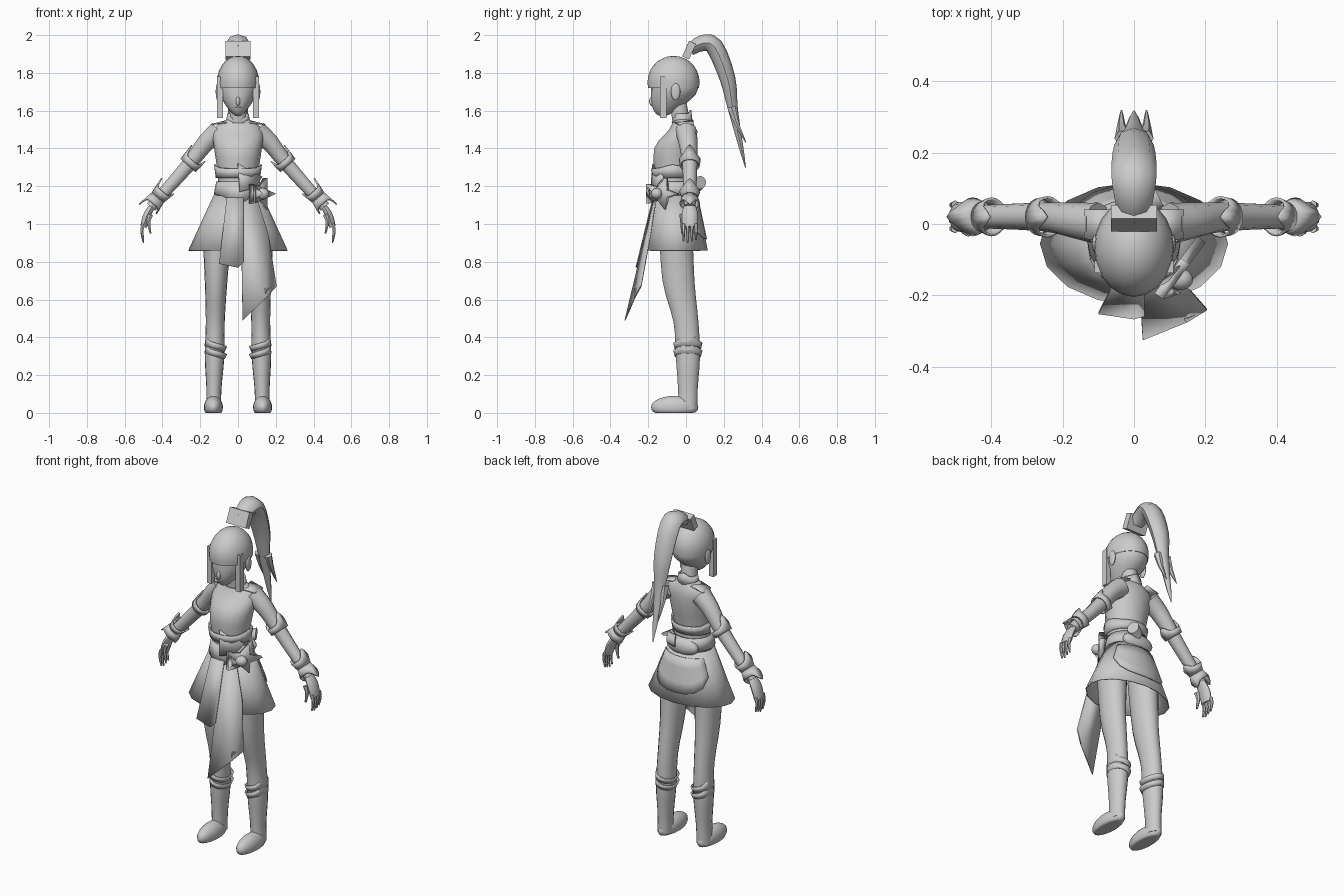
import bpy, bmesh
from math import pi, cos, sin, radians
from mathutils import Vector, Matrix

if "Cube" in bpy.data.objects:
    bpy.data.objects.remove(bpy.data.objects["Cube"], do_unlink=True)

GREY = (.6, .6, .6, 1)
mat = bpy.data.materials.new("plain grey")
mat.use_nodes = True
mat.diffuse_color = GREY
mat.node_tree.nodes["Principled BSDF"].inputs["Base Color"].default_value = GREY
X, Y, Z = Vector((1, 0, 0)), Vector((0, 1, 0)), Vector((0, 0, 1))


def finish(name, bm, mirror=False, thick=0):
    """Turn a mesh into a shaded object, optionally thickened and mirrored."""
    bmesh.ops.recalc_face_normals(bm, faces=bm.faces)
    mesh = bpy.data.meshes.new(name)
    bm.to_mesh(mesh)
    bm.free()
    mesh.materials.append(mat)
    part = bpy.data.objects.new(name, mesh)
    bpy.context.collection.objects.link(part)
    bpy.ops.object.select_all(action='DESELECT')
    part.select_set(True)
    bpy.context.view_layer.objects.active = part
    bpy.ops.object.shade_smooth_by_angle(angle=radians(50))
    if thick:
        part.modifiers.new("thickness", 'SOLIDIFY').thickness = thick
    if mirror:
        part.modifiers.new("mirror", 'MIRROR').use_mirror_merge = False


def skin(name, rings, cap=True, closed=True, **options):
    """Join rows of points into a tube, or into an open sheet."""
    bm = bmesh.new()
    loops = [[bm.verts.new(point) for point in ring] for ring in rings]
    count = len(loops[0])
    for low, high in zip(loops, loops[1:]):
        for i in range(count if closed else count - 1):
            j = (i + 1) % count
            bm.faces.new((low[i], low[j], high[j], high[i]))
    if cap:
        bm.faces.new(loops[0])
        bm.faces.new(loops[-1])
    finish(name, bm, **options)


def oval(centre, u, v, count):
    turns = [2 * pi * i / count for i in range(count)]
    return [Vector(centre) + u * cos(a) + v * sin(a) for a in turns]


def smooth(rows, steps=3):
    """Pass a soft curve through a few rows of values."""
    rows = [Vector(row) for row in rows]
    padded = [rows[0]] + rows + [rows[-1]]
    result = []
    for p, q, r, s in zip(padded, padded[1:], padded[2:], padded[3:]):
        for i in range(steps):
            t = i / steps
            result.append(q + (r - p) * t / 2 + (p * 2 - q * 5 + r * 4 - s) * t ** 2 / 2
                          + (q * 3 - p - r * 3 + s) * t ** 3 / 2)
    return result + [rows[-1]]


def stack(name, rows, x=0, lean=0, **options):
    """Level ovals given as height, depth position, half width, half depth."""
    rings = [oval((x + lean * z, y, z), X * wide, Y * deep, 18) for z, y, wide, deep in smooth(rows)]
    skin(name, rings, **options)


def sweep(name, path, side, start, end, bulge=0, flat=1, count=10, **options):
    """Tapering tube along a path."""
    path = smooth(path)
    last = len(path) - 1
    rings = []
    for i, point in enumerate(path):
        along = (path[min(i + 1, last)] - path[max(i - 1, 0)]).normalized()
        radius = start + (end - start) * i / last + bulge * sin(pi * i / last)
        rings.append(oval(point, side * radius, along.cross(side).normalized() * radius * flat, count))
    skin(name, rings, **options)


def cuff(name, centre, axis, side, radii, height, flare, tip, back_tip, **options):
    """Open band whose far rim rises to a point on the given side and opposite it."""
    other = axis.cross(side)
    low = oval(centre, side * radii[0], other * radii[1], 20)
    high = oval(centre, side * radii[0] * flare, other * radii[1] * flare, 20)
    for i, point in enumerate(high):
        c = cos(2 * pi * i / 20)
        point += axis * (height + (tip if c > 0 else back_tip) * c ** 8)
    skin(name, [low, high], cap=False, thick=.008, **options)


def plate(name, points, thick=.006, **options):
    bm = bmesh.new()
    face = bm.faces.new([bm.verts.new(point) for point in points])
    bmesh.ops.triangulate(bm, faces=[face])
    finish(name, bm, thick=thick, **options)


def ball(name, centre, size, shape=None, **options):
    """Stretched sphere, reshaped by a rule for each point."""
    bm = bmesh.new()
    bmesh.ops.create_uvsphere(bm, u_segments=20, v_segments=14, radius=1,
                              matrix=Matrix.Translation(centre) @ Matrix.Diagonal((*size, 1)))
    if shape:
        for vert in bm.verts:
            shape(vert.co)
    finish(name, bm, **options)


def box(name, centre, size, tilt=0, **options):
    bm = bmesh.new()
    bmesh.ops.create_cube(bm, size=1, matrix=Matrix.Translation(centre)
                          @ Matrix.Rotation(radians(tilt), 4, 'X') @ Matrix.Diagonal((*size, 1)))
    finish(name, bm, **options)


# Head with a narrow jaw, face, and fringe cut level at the brow
def narrow_jaw(co):
    drop = max(0, 1.7 - co.z)
    co.x *= 1 - 3 * drop
    co.y += (co.y + .06) * -2 * drop - drop / 2


def cut_level(co):
    co.z = max(co.z, 1.72)


ball("head", (0, -.06, 1.72), (.105, .125, .15), narrow_jaw)
ball("hair_cap", (0, -.066, 1.75), (.112, .138, .14), cut_level)
ball("nose", (0, -.18, 1.65), (.012, .015, .025))
ball("lips", (0, -.167, 1.617), (.022, .01, .006))
ball("ears", (.108, -.055, 1.7), (.01, .025, .045), mirror=True)
box("side_locks", (.095, -.12, 1.67), (.03, .035, .22), mirror=True)

# Ponytail and its square tie
box("hair_tie", (0, .016, 1.92), (.13, .04, .09), tilt=-24)
sweep("ponytail", [(0, .02, 1.92), (0, .08, 1.955), (0, .15, 1.94), (0, .22, 1.77), (0, .25, 1.6),
                   (0, .315, 1.3)], X, .04, .003, bulge=.04, flat=.75, count=8)
sweep("tail_points", [(.03, .24, 1.62), (.035, .27, 1.53), (.035, .318, 1.43)], X, .025, .002,
      count=6, mirror=True)

# Neck, collar, torso and shoulder flaps
sweep("neck", [(0, -.02, 1.5), (0, -.04, 1.64)], X, .05, .045)
cuff("collar", (0, -.02, 1.535), Z, Y, (.056, .066), .05, .85, .02, -.035)
stack("torso", [(1.1, -.06, .12, .1), (1.24, -.07, .105, .095), (1.4, -.06, .126, .11),
                (1.5, -.02, .13, .07), (1.56, -.02, .05, .045)])
plate("shoulder_flaps", [(.06, -.06, 1.54), (.14, -.04, 1.53), (.14, .04, 1.53), (.06, .04, 1.55)],
      mirror=True)

# Sash, belt and belt fittings
cuff("sash", (0, -.07, 1.245), Z, X, (.11, .1), .05, 1.08, .02, .02)
cuff("belt", (0, -.062, 1.225), -Z, -Y, (.106, .115), .07, 1.12, .05, .01)
ball("back_cushion", (0, .03, 1.17), (.1, .04, .05))
sweep("rolled_pouch", [(.03, .055, 1.2), (.07, .075, 1.22)], Z, .035, .035)
plate("sash_flap", [(0, -.178, 1.32), (.13, -.12, 1.25), (.09, -.168, 1.19), (.01, -.19, 1.17)])
across = Vector((.6, .8, 0))
star = []
for i in range(10):
    reach = .045 if i % 2 else .11
    star.append(Vector((.135, -.14, 1.16)) + (across * cos(pi * i / 5) + Z * sin(pi * i / 5) * .8) * reach)
plate("bow", star, thick=.03)
ball("bow_knot", (.13, -.155, 1.16), (.035, .03, .03))


# Skirt with a rounded apron behind
def skirt_at(angle, drop, lift=0):
    return Vector(((.13 + .46 * drop + lift) * cos(angle),
                   (.11 + .21 * drop + lift) * sin(angle) - .055, 1.15 - drop))


skin("skirt", [[skirt_at(pi * i / 8, drop) for i in range(16)] for drop in (0, .14, .29)],
     cap=False, thick=.006)
apron = []
for t in (0, .3, .7, 1):
    apron.append([skirt_at(pi / 2 + k / 4, .03 + .2 * t * (1 - abs(k / 4) ** 3 / 2), .008)
                  for k in range(-4, 5)])
skin("back_apron", apron, cap=False, closed=False, thick=.006)


# Ragged drapes hanging forward of the skirt
def drape(name, outline, lift):
    plate(name, [(x, x * x - lift - .24 * (1.12 - z) - .175, z) for x, z in outline])


drape("right_drape", [(-.06, 1.14), (-.1, .79), (0, .77), (.03, .8), (.03, 1.14)], .008)
drape("left_drape", [(0, 1.14), (.02, .8), (.025, .49), (.15, .61), (.14, .66), (.205, .67),
                     (.16, .95), (.1, 1.14)], 0)


# Legs, flat-soled feet and boot cuffs
def flat_sole(co):
    co.z = max(co.z, 0)


stack("legs", [(1, -.055, .08, .09), (.7, -.04, .06, .086), (.48, 0, .05, .067), (.3, .01, .052, .065),
               (.13, .01, .04, .053), (.02, .01, .04, .05)], x=.13, lean=-.02, mirror=True)
ball("feet", (.13, -.06, .03), (.05, .125, .06), flat_sole, mirror=True)
tilted = Vector((-.3, 0, 1)).normalized()
for name, z in (("upper", .34), ("lower", .3)):
    cuff(name + "_boot_cuffs", (.125, .01, z), tilted, tilted.cross(Y) * -1, (.056, .07), .03, 1.1,
         .05, 0, mirror=True)

# Arms with pointed elbow cuffs and bracers
down_arm = Vector((.65, 0, -.75)).normalized()
outward = down_arm.cross(Y)
sweep("arms", [(.1, 0, 1.49), (.17, .01, 1.43), (.26, .02, 1.315), (.46, .02, 1.09)], Y, .06, .03,
      mirror=True)
cuff("elbow_cuffs", (.265, .02, 1.31), -down_arm, outward, (.053, .053), .035, 1.1, .06, .04, mirror=True)
for name, axis in (("upper", -down_arm), ("lower", down_arm)):
    cuff(name + "_bracers", (.425, .02, 1.14), axis, outward, (.042, .042), .04, 1.3, .05, .03, mirror=True)


# Hands with curled fingers and thumb
def finger(name, base, length, radius):
    base = Vector(base)
    bend = base + Vector((.1, 0, -.4)) * length
    sweep(name, [base, bend, base - Z * length], Y, radius, radius / 3, count=6, mirror=True)


sweep("palms", [(.45, .02, 1.1), (.48, .02, 1.05), (.5, .02, .985)], Y, .028, .036, bulge=.01, flat=.5,
      mirror=True)
for i, name in enumerate(("index", "middle", "ring", "little")):
    finger(name + "_fingers", (.5, .022 * i - .013, 1), .1 - .008 * abs(i - 1), .013)
finger("thumbs", (.463, -.02, 1.05), .1, .016)
